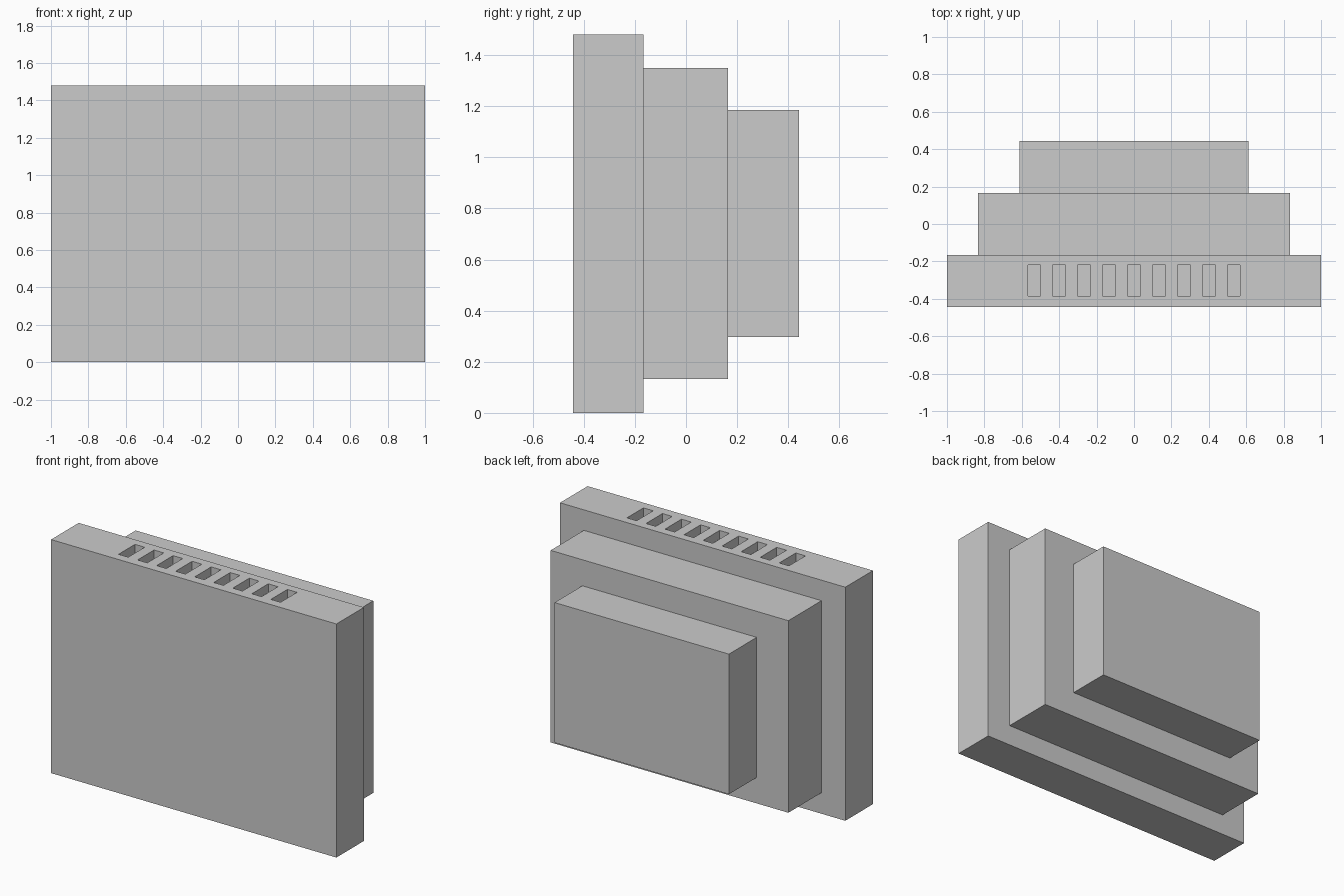
import bpy
import bmesh
from mathutils import Matrix, Vector

if "Cube" in bpy.data.objects:
    bpy.data.objects.remove(bpy.data.objects["Cube"])


def box(name, lo, hi):
    """Axis-aligned box between two corners."""
    lo, hi = Vector(lo), Vector(hi)
    bm = bmesh.new()
    bmesh.ops.create_cube(bm, size=1, matrix=Matrix.Translation((lo + hi) / 2)
                          @ Matrix.Diagonal((*(hi - lo), 1)))
    mesh = bpy.data.meshes.new(name)
    bm.to_mesh(mesh)
    bm.free()
    obj = bpy.data.objects.new(name, mesh)
    bpy.context.collection.objects.link(obj)
    return obj


# Three stepped slabs, front to back
front_slab = box("front_slab", (-1, -0.443, 0), (1, -0.167, 1.48))
box("middle_slab", (-0.833, -0.167, 0.133), (0.833, 0.165, 1.35))
box("rear_slab", (-0.611, 0.165, 0.297), (0.611, 0.443, 1.185))

# Row of nine vent slots sunk into the top of the front slab
slots, pitch, width, depth = 9, 0.1335, 0.068, 0.055
x0 = -pitch * (slots - 1) / 2
cutter = box("vent_cutter", (x0 - width / 2, -0.385, 1.48 - depth),
             (x0 + width / 2, -0.22, 1.55))
row = cutter.modifiers.new("row", 'ARRAY')
row.count = slots
row.use_relative_offset = False
row.use_constant_offset = True
row.constant_offset_displace = (pitch, 0, 0)
cutter.hide_render = True
cutter.display_type = 'WIRE'

vents = front_slab.modifiers.new("vents", 'BOOLEAN')
vents.operation = 'DIFFERENCE'
vents.solver = 'EXACT'
vents.object = cutter
